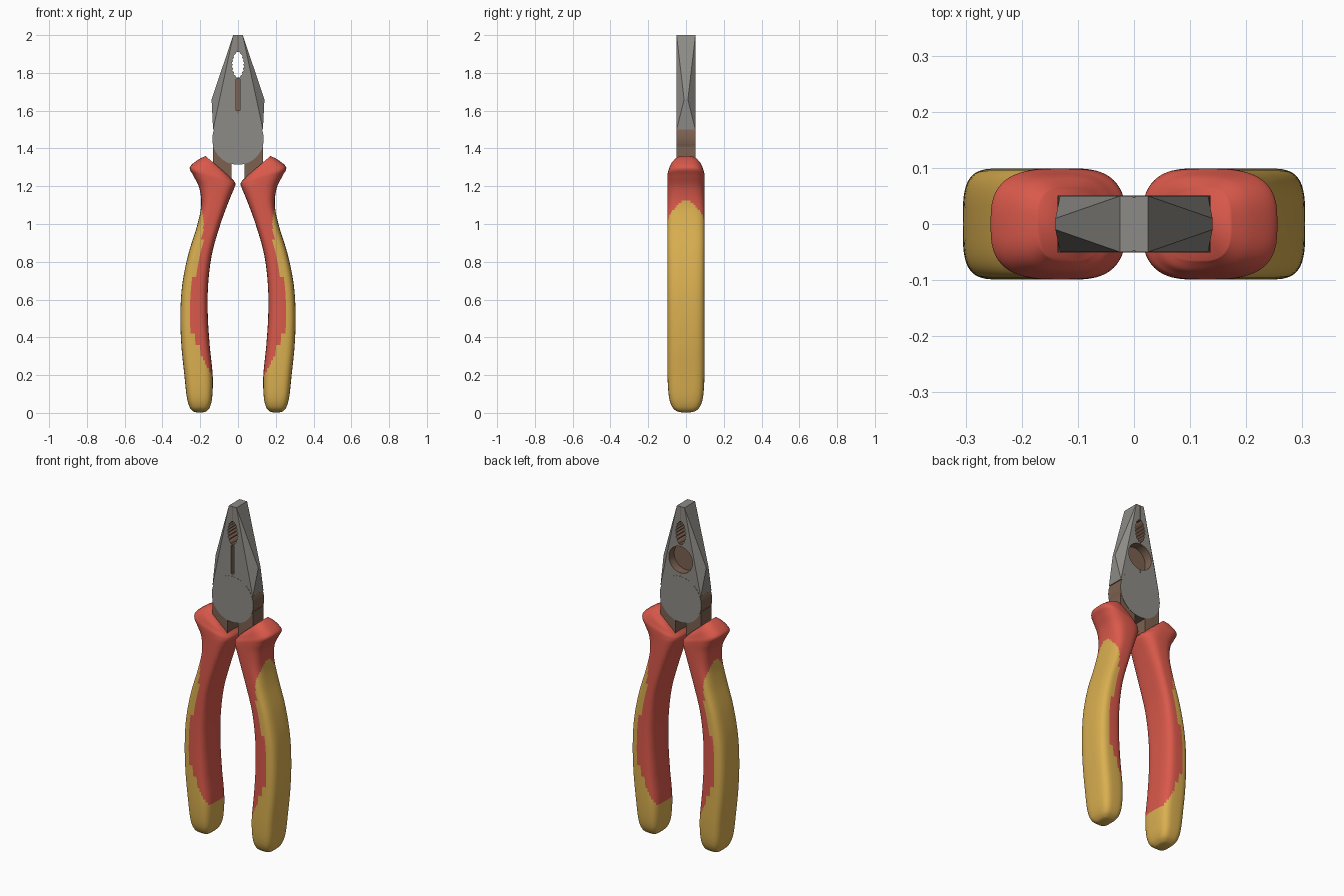
import bpy, bmesh, math

cube = bpy.data.objects.get("Cube")
if cube:
    bpy.data.objects.remove(cube, do_unlink=True)


def material(name, rgb):
    m = bpy.data.materials.new(name)
    m.use_nodes = True
    m.diffuse_color = (*rgb, 1)
    m.node_tree.nodes["Principled BSDF"].inputs["Base Color"].default_value = (*rgb, 1)
    return m


STEEL = material("steel grey", (0.27, 0.26, 0.24))
BROWN = material("dark brown steel", (0.2, 0.12, 0.08))
RED = material("grip red", (0.7, 0.1, 0.07))
YELLOW = material("grip yellow", (0.7, 0.43, 0.08))


def finish(name, bm, mats):
    bmesh.ops.recalc_face_normals(bm, faces=bm.faces)
    mesh = bpy.data.meshes.new(name)
    bm.to_mesh(mesh)
    bm.free()
    for m in mats:
        mesh.materials.append(m)
    obj = bpy.data.objects.new(name, mesh)
    bpy.context.collection.objects.link(obj)
    return obj


def prism(name, outline, y0, y1, face_index=1, rim_index=1):
    """Extrude an x-z outline from y0 to y1."""
    bm = bmesh.new()
    rings = [[bm.verts.new((x, y, z)) for x, z in outline] for y in (y0, y1)]
    for ring in rings:
        bm.faces.new(ring).material_index = face_index
    n = len(outline)
    for i in range(n):
        j = (i + 1) % n
        f = bm.faces.new((rings[0][i], rings[0][j], rings[1][j], rings[1][i]))
        f.material_index = rim_index
    return finish(name, bm, (STEEL, BROWN))


def circle(z, r, n=64):
    return [(r * math.cos(2 * math.pi * i / n), z + r * math.sin(2 * math.pi * i / n))
            for i in range(n)]


def box(half, z0, z1):
    return [(-half, z0), (half, z0), (half, z1), (-half, z1)]


# Jaws: faceted block tapering to the tip
bm = bmesh.new()
for sx in (1, -1):
    for sy in (1, -1):
        for x, y, z in ((0.025, 0.05, 2), (0.14, 0.01, 1.66), (0.132, 0.05, 1.5)):
            bm.verts.new((sx * x, sy * y, z))
bmesh.ops.convex_hull(bm, input=bm.verts)
jaws = finish("jaws", bm, (STEEL, BROWN))

# Toothed pipe grip outline
teeth = 6
side = [(0.01, 1.775)]
for i in range(teeth * 2 + 1):
    t = i / (teeth * 2)
    w = 0.018 + 0.013 * math.sin(math.pi * t)
    side.append((w + (0.004 if i % 2 else -0.004), 1.785 + 0.115 * t))
side.append((0.008, 1.91))
grip_hole = side + [(-x, z) for x, z in reversed(side)]

# Openings: toothed hole, front slot, rear round recess, seams
cutters = [
    prism("grip_cutter", grip_hole, -0.1, 0.1),
    prism("slot_cutter", box(0.01, 1.6, 1.768), -0.1, -0.015),
    prism("recess_cutter", circle(1.685, 0.078, 48), 0.0, 0.1),
    prism("front_seam_cutter", box(0.002, 1.55, 2.1), -0.1, -0.047),
    prism("rear_seam_cutter", box(0.002, 1.55, 2.1), 0.047, 0.1),
]
bpy.context.view_layer.objects.active = jaws
for c in cutters:
    c.hide_render = True
    mod = jaws.modifiers.new(c.name, 'BOOLEAN')
    mod.operation = 'DIFFERENCE'
    mod.solver = 'EXACT'
    mod.object = c
    bpy.ops.object.modifier_apply(modifier=mod.name)
    bpy.data.objects.remove(c, do_unlink=True)

# Pivot joint: grey faces, brown rim
prism("pivot_joint", circle(1.45, 0.136), -0.051, 0.051, 0, 1)

# Handle sections: inner x, inner z, outer x, outer z, half depth
SECTIONS = [
    (0.185, 0.003, 0.22, 0.003, 0.025),
    (0.165, 0.01, 0.24, 0.01, 0.05),
    (0.147, 0.035, 0.258, 0.035, 0.075),
    (0.136, 0.09, 0.272, 0.09, 0.091),
    (0.134, 0.2, 0.284, 0.2, 0.098),
    (0.15, 0.36, 0.3, 0.36, 0.099),
    (0.16, 0.52, 0.305, 0.52, 0.099),
    (0.158, 0.68, 0.295, 0.68, 0.099),
    (0.138, 0.84, 0.263, 0.84, 0.099),
    (0.096, 0.99, 0.217, 0.99, 0.099),
    (0.053, 1.11, 0.195, 1.1, 0.099),
    (0.02, 1.19, 0.205, 1.19, 0.099),
    (0.014, 1.21, 0.236, 1.255, 0.099),
    (0.017, 1.222, 0.255, 1.29, 0.098),
    (0.028, 1.235, 0.247, 1.312, 0.093),
    (0.042, 1.25, 0.208, 1.342, 0.083),
    (0.058, 1.263, 0.172, 1.36, 0.066),
]

# Edge of the yellow pad as (z, x)
PAD = [(0.17, 0.1), (0.2, 0.14), (0.3, 0.19), (0.4, 0.235), (0.5, 0.256),
       (0.6, 0.256), (0.7, 0.238), (0.8, 0.212), (0.93, 0.185), (1.12, 0.18)]


def pad_edge(z):
    if z <= PAD[0][0]:
        return -1
    for (z0, x0), (z1, x1) in zip(PAD, PAD[1:]):
        if z <= z1:
            return x0 + (x1 - x0) * (z - z0) / (z1 - z0)
    return 9


def smooth_sections(keys, steps):
    """Catmull-Rom interpolation of the section list."""
    out = []
    for i in range(len(keys) - 1):
        p = [keys[max(0, min(len(keys) - 1, i + k))] for k in (-1, 0, 1, 2)]
        for s in range(steps):
            t = s / steps
            out.append([0.5 * (2 * b + (c - a) * t + (2 * a - 5 * b + 4 * c - d) * t * t
                               + (3 * b - a - 3 * c + d) * t ** 3)
                        for a, b, c, d in zip(*p)])
    return out + [list(keys[-1])]


def spow(v, e):
    return math.copysign(abs(v) ** e, v)


def handle(name, sx, n=56):
    bm = bmesh.new()
    rings = []
    for ix, iz, ox, oz, d in smooth_sections(SECTIONS, 8):
        e = 0.55 if iz < 1.1 else 0.68
        if 1.0 < iz < 1.2:
            e = 0.55 + 0.13 * (iz - 1.0) / 0.2
        ring = []
        for k in range(n):
            a = 2 * math.pi * k / n
            u = 0.5 + 0.5 * spow(math.cos(a), e)
            y = d * spow(math.sin(a), e)
            ring.append(bm.verts.new((sx * (ix + (ox - ix) * u), y, iz + (oz - iz) * u)))
        rings.append(ring)
    for r0, r1 in zip(rings, rings[1:]):
        for k in range(n):
            j = (k + 1) % n
            bm.faces.new((r0[k], r0[j], r1[j], r1[k]))
    bm.faces.new(rings[0])
    bm.faces.new(rings[-1])
    # Yellow pad on the outer side and round the whole foot
    for f in bm.faces:
        c = f.calc_center_median()
        if abs(c.x) > pad_edge(c.z) and c.z < 1.12 - 10 * c.y ** 2:
            f.material_index = 1
        f.smooth = True
    return finish(name, bm, (RED, YELLOW))


# Handles and the steel shanks running into them
SHANK = [(0.035, 1.2), (0.035, 1.33), (0.07, 1.4), (0.133, 1.41), (0.133, 1.27), (0.1, 1.2)]
for label, sx in (("left", 1), ("right", -1)):
    handle(label + "_handle", sx)
    prism(label + "_shank", [(sx * x, z) for x, z in SHANK], -0.049, 0.049)
